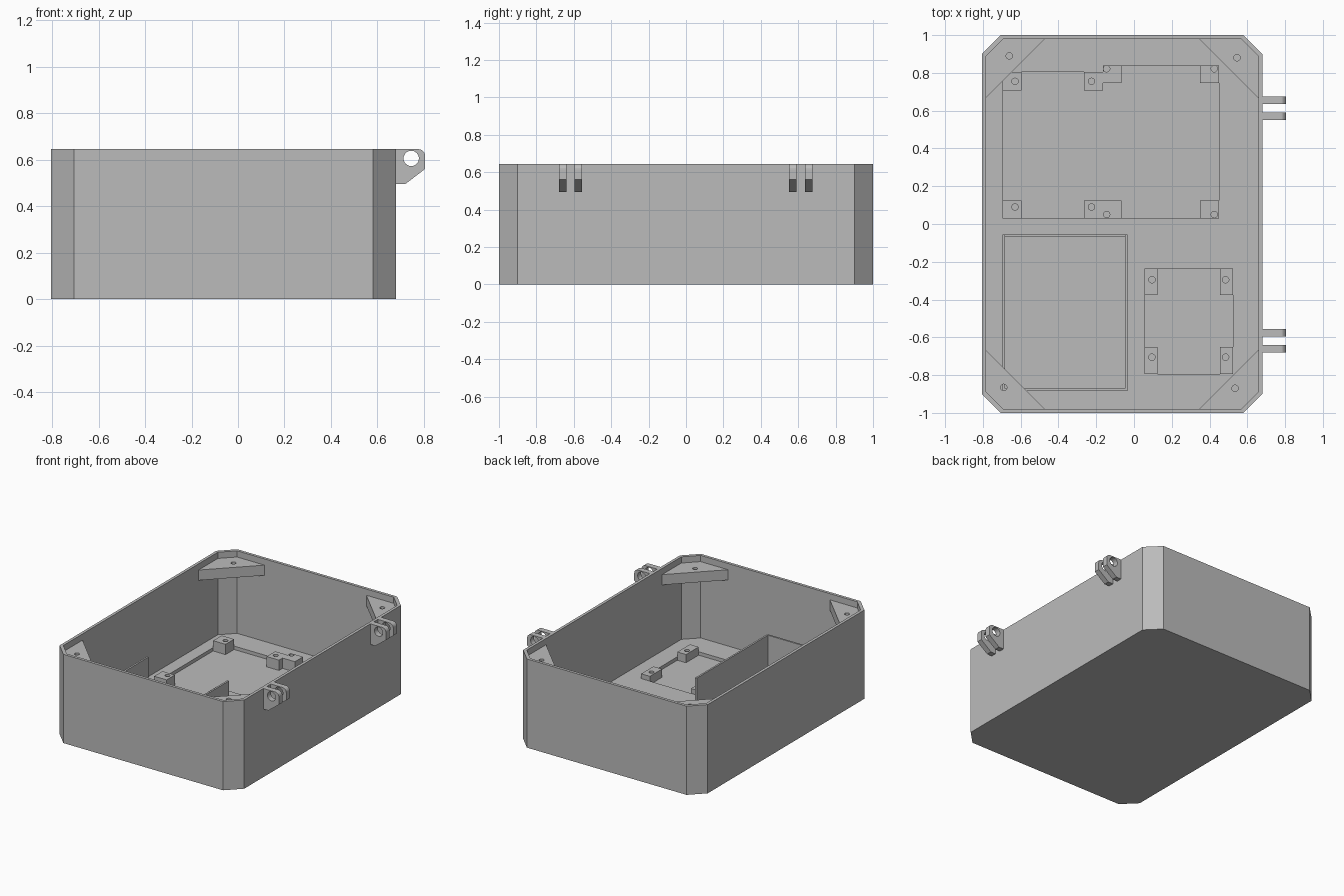
import bpy, bmesh, math
from mathutils import Matrix

if "Cube" in bpy.data.objects:
    bpy.data.objects.remove(bpy.data.objects["Cube"])

grey = bpy.data.materials.new("light grey plastic")
grey.diffuse_color = (0.5, 0.5, 0.5, 1)
grey.use_nodes = True
grey.node_tree.nodes["Principled BSDF"].inputs["Base Color"].default_value = grey.diffuse_color


def prism(name, outlines, lo, hi, upright=False):
    """Extrude outlines (first is the border, others are holes) from lo to hi."""
    cu = bpy.data.curves.new(name, 'CURVE')
    cu.dimensions, cu.fill_mode, cu.extrude = '2D', 'BOTH', (hi - lo) / 2
    for pts in outlines:
        sp = cu.splines.new('POLY')
        sp.points.add(len(pts) - 1)
        for p, (x, y) in zip(sp.points, pts):
            p.co = (x, y, 0, 1)
        sp.use_cyclic_u = True
    tmp = bpy.data.objects.new("temp", cu)
    bpy.context.collection.objects.link(tmp)
    dg = bpy.context.evaluated_depsgraph_get()
    me = bpy.data.meshes.new_from_object(tmp.evaluated_get(dg))
    bpy.data.objects.remove(tmp)
    me.transform(Matrix.Translation((0, 0, (lo + hi) / 2)))
    if upright:  # profile in x-z, depth along y
        me.transform(Matrix(((1, 0, 0, 0), (0, 0, 1, 0), (0, 1, 0, 0), (0, 0, 0, 1))))
    bm = bmesh.new()
    bm.from_mesh(me)
    bmesh.ops.remove_doubles(bm, verts=bm.verts, dist=1e-5)
    bmesh.ops.recalc_face_normals(bm, faces=bm.faces)
    for f in bm.faces:
        f.smooth = False
    bm.to_mesh(me)
    bm.free()
    me.name = name
    me.materials.clear()
    me.materials.append(grey)
    ob = bpy.data.objects.new(name, me)
    bpy.context.collection.objects.link(ob)
    return ob


def rect(x0, x1, y0, y1):
    return [(x0, y0), (x1, y0), (x1, y1), (x0, y1)]


def circle(x, y, r, n=24):
    return [(x + r * math.cos(2 * math.pi * i / n), y + r * math.sin(2 * math.pi * i / n))
            for i in range(n)]


def octagon(x0, x1, y0, y1, c):
    return [(x0 + c, y0), (x1 - c, y0), (x1, y0 + c), (x1, y1 - c),
            (x1 - c, y1), (x0 + c, y1), (x0, y1 - c), (x0, y0 + c)]


X0, X1, H, T, C = -0.805, 0.68, 0.645, 0.021, 0.1
BASE, FLOOR = 0.02, 0.045
outer = octagon(X0, X1, -1, 1, C)
inner = octagon(X0 + T, X1 - T, -1 + T, 1 - T, C - 0.4 * T)

# Shell: bottom plate and chamfered wall
prism("bottom_plate", [outer], 0, BASE)
prism("outer_wall", [outer, inner], BASE, H)

# Raised inner floor with pockets for boards and tray
pocket_a = [(-0.695, 0.03), (0.45, 0.03), (0.45, 0.84), (-0.165, 0.84),
            (-0.165, 0.805), (-0.695, 0.805)]
pocket_b = rect(0.055, 0.525, -0.795, -0.235)
tray_in = rect(-0.682, -0.048, -0.872, -0.068)
prism("inner_floor", [inner, pocket_a, pocket_b, tray_in], BASE, FLOOR)

# Tray walls on three sides, open at the back with a low sill
prism("tray_wall", [[(-0.695, -0.055), (-0.695, -0.885), (-0.035, -0.885), (-0.035, -0.055),
                     (-0.048, -0.055), (-0.048, -0.872), (-0.682, -0.872), (-0.682, -0.055)]],
      BASE, 0.27)
prism("tray_sill", [rect(-0.682, -0.048, -0.068, -0.055)], BASE, 0.055)

# Screw posts of the large board: rectangle, then hole centres
R = 0.017
posts_a = [((-0.695, -0.595, 0.707, 0.805), [(-0.63, 0.755)]),
           ((-0.265, -0.165, 0.707, 0.805), [(-0.225, 0.755)]),
           ((-0.165, -0.065, 0.747, 0.84), [(-0.145, 0.822)]),
           ((0.35, 0.45, 0.747, 0.84), [(0.425, 0.822)]),
           ((-0.695, -0.595, 0.03, 0.125), [(-0.63, 0.09)]),
           ((-0.265, -0.065, 0.03, 0.125), [(-0.225, 0.09), (-0.145, 0.05)]),
           ((0.35, 0.45, 0.03, 0.125), [(0.425, 0.05)])]
for box, holes in posts_a:
    prism("large_board_post", [rect(*box)] + [circle(x, y, R) for x, y in holes], BASE, 0.095)

# Screw posts of the small board
for x0, x1, hx in ((0.055, 0.125, 0.095), (0.455, 0.525, 0.485)):
    for y0, y1, hy in ((-0.375, -0.235, -0.295), (-0.795, -0.65, -0.705)):
        prism("small_board_post", [rect(x0, x1, y0, y1), circle(hx, hy, R)], BASE, 0.08)

# Triangular corner gussets for the lid screws
for sx, sy, hx, hy in ((-1, 1, -0.66, 0.89), (1, 1, 0.545, 0.88),
                       (1, -1, 0.535, -0.87), (-1, -1, -0.69, -0.865)):
    x = X1 - T if sx > 0 else X0 + T
    c = C - 0.4 * T
    y = sy * (1 - T)
    tri = [(x, sy * 0.667), (x, y - sy * c), (x - sx * c, y), (x - sx * 0.312, y)]
    prism("corner_gusset", [tri, circle(hx, hy, R)], H - 0.12, H - 0.045)

# Hinge lugs: profile in x-z with rounded tip and pin hole
arc = [(0.775 + 0.03 * math.cos(a), 0.615 + 0.03 * math.sin(a))
       for a in (math.pi / 2 * i / 6 for i in range(7))]
lug = [(X1, 0.495), (0.72, 0.495), (0.805, 0.56)] + arc + [(X1, H)]
for y in (0.55, 0.635, -0.595, -0.68):
    prism("hinge_lug", [lug, circle(0.745, 0.605, 0.033, 32)], y, y + 0.04, upright=True)
